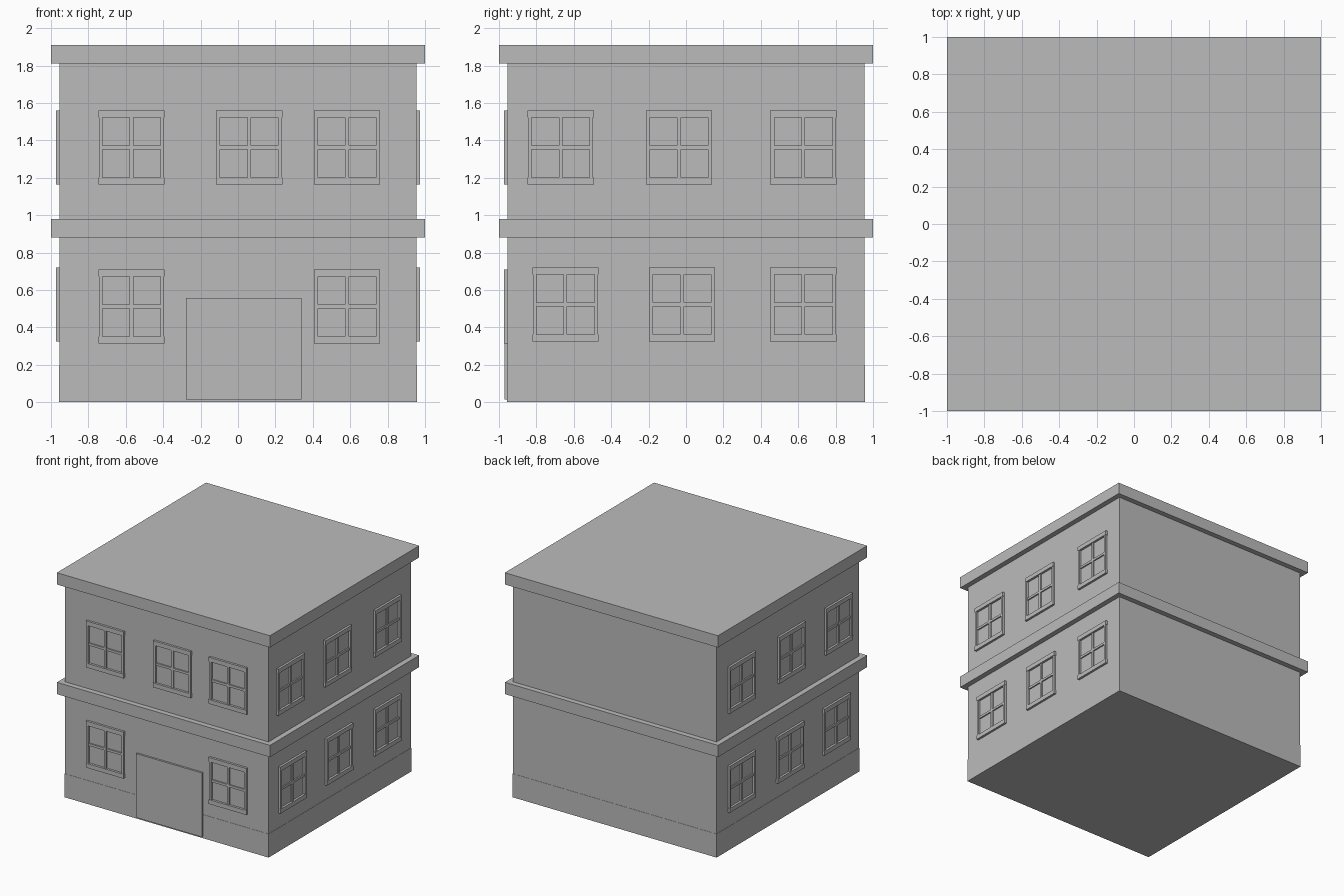
import bpy
import bmesh
from mathutils import Matrix, Vector
from math import radians

cube = bpy.data.objects.get("Cube")
if cube:
    bpy.data.objects.remove(cube, do_unlink=True)

# One plain grey for the whole building
GREY = (0.5, 0.5, 0.5, 1)
grey = bpy.data.materials.new("plain_grey")
grey.use_nodes = True
grey.diffuse_color = GREY
grey.node_tree.nodes["Principled BSDF"].inputs["Base Color"].default_value = GREY

WALL = 0.955


def add_box(bm, low, high):
    low, high = Vector(low), Vector(high)
    place = Matrix.Translation((low + high) / 2) @ Matrix.Diagonal((*(high - low), 1))
    bmesh.ops.create_cube(bm, size=1, matrix=place)


def finish(bm, name, matrix=None):
    mesh = bpy.data.meshes.new(name)
    bm.to_mesh(mesh)
    bm.free()
    mesh.materials.append(grey)
    obj = bpy.data.objects.new(name, mesh)
    if matrix:
        obj.matrix_world = matrix
    bpy.context.collection.objects.link(obj)
    return obj


def slab(name, half, bottom, top):
    bm = bmesh.new()
    add_box(bm, (-half, -half, bottom), (half, half, top))
    return finish(bm, name)


def window(name, turn, across, bottom):
    """Four-pane window; the wall lies on y = 0 and the outside is -y."""
    bm = bmesh.new()
    w, h, side, cap = 0.177, 0.395, 0.022, 0.037
    # lintel, sill and jambs
    add_box(bm, (-w, -0.019, h - cap), (w, 0.01, h))
    add_box(bm, (-w, -0.019, 0), (w, 0.01, cap))
    for s in (-1, 1):
        x0, x1 = sorted((s * (w - side), s * (w - 0.003)))
        add_box(bm, (x0, -0.017, cap), (x1, 0.01, h - cap))
    # glazing bars
    add_box(bm, (-0.01, -0.012, cap), (0.01, 0.01, h - cap))
    add_box(bm, (side - w, -0.011, h / 2 - 0.01), (w - side, 0.01, h / 2 + 0.01))
    rotation = Matrix.Rotation(radians(turn), 4, "Z")
    return finish(bm, name, rotation @ Matrix.Translation((across, -WALL, bottom)))


# Main volume and horizontal bands
slab("walls", WALL, 0, 1.82)
slab("plinth", WALL + 0.002, 0, 0.2)
slab("floor_band", 1.0, 0.88, 0.98)
slab("roof_slab", 1.0, 1.81, 1.91)

# Front door panel
bm = bmesh.new()
add_box(bm, (-0.278, -WALL - 0.016, 0.015), (0.34, -WALL + 0.01, 0.558))
finish(bm, "door")

# Front windows
for i, x in enumerate((-0.57, 0.06, 0.583)):
    window(f"front_upper_window_{i + 1}", 0, x, 1.165)
for i, x in enumerate((-0.57, 0.583)):
    window(f"front_lower_window_{i + 1}", 0, x, 0.315)

# Side windows, mirrored across the building
rows = {"upper": (1.165, (-0.67, -0.038, 0.627)),
        "lower": (0.325, (-0.645, -0.022, 0.627))}
for row, (bottom, centres) in rows.items():
    for i, y in enumerate(centres):
        window(f"left_{row}_window_{i + 1}", 90, y, bottom)
        window(f"right_{row}_window_{i + 1}", -90, -y, bottom)
